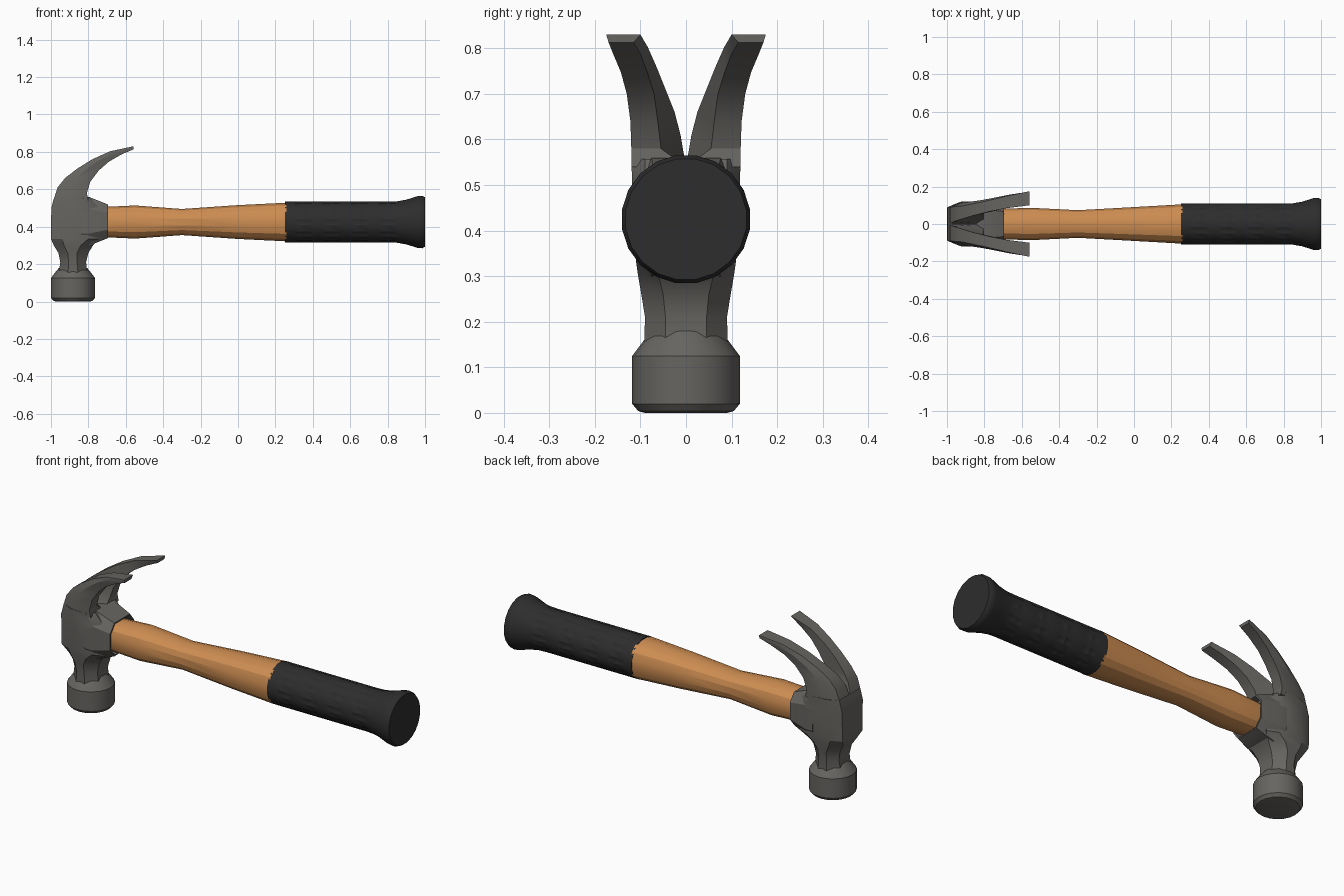
import bpy, bmesh, math

cube = bpy.data.objects.get("Cube")
if cube:
    bpy.data.objects.remove(cube, do_unlink=True)

AXIS_Z = 0.425      # height of the handle's centre line
FACE_X = -0.882     # centre of the striking face


def material(name, rgb):
    m = bpy.data.materials.new(name)
    m.use_nodes = True
    m.diffuse_color = (*rgb, 1)
    bsdf = m.node_tree.nodes["Principled BSDF"]
    bsdf.inputs["Base Color"].default_value = (*rgb, 1)
    bsdf.inputs["Roughness"].default_value = 0.7
    return m


steel = material("dark_steel", (0.135, 0.13, 0.12))
wood = material("orange_wood", (0.62, 0.27, 0.085))
rubber = material("black_rubber", (0.026, 0.026, 0.026))


def loft(name, sections, mat, angle=30, caps=True, edit=None):
    """Skin a list of equal-length closed sections into one object."""
    bm = bmesh.new()
    rings = [[bm.verts.new(p) for p in s] for s in sections]
    n = len(rings[0])
    for a, b in zip(rings, rings[1:]):
        for i in range(n):
            j = (i + 1) % n
            bm.faces.new((a[i], a[j], b[j], b[i]))
    if caps:
        bm.faces.new(rings[0])
        bm.faces.new(rings[-1])
    bmesh.ops.recalc_face_normals(bm, faces=bm.faces)
    if edit:
        edit(bm)
    mesh = bpy.data.meshes.new(name)
    bm.to_mesh(mesh)
    bm.free()
    mesh.materials.append(mat)
    ob = bpy.data.objects.new(name, mesh)
    bpy.context.collection.objects.link(ob)
    bpy.ops.object.select_all(action='DESELECT')
    ob.select_set(True)
    bpy.context.view_layer.objects.active = ob
    bpy.ops.object.shade_smooth_by_angle(angle=math.radians(angle))
    return ob


def oval_x(x, ry, rz, sides, power=1.0):
    """Rounded section across the handle; a power below one squares it."""
    pts = []
    for i in range(sides):
        a = 2 * math.pi * (i + 0.5) / sides
        c, s = math.cos(a), math.sin(a)
        pts.append((x, ry * math.copysign(abs(c) ** power, c),
                    AXIS_Z + rz * math.copysign(abs(s) ** power, s)))
    return pts


# Wooden shaft, waisted behind the head
shaft = [(-0.76, 0.078, 0.078), (-0.70, 0.083, 0.083), (-0.55, 0.088, 0.09),
         (-0.30, 0.075, 0.071), (0.0, 0.092, 0.092), (0.26, 0.107, 0.105)]
loft("wooden_shaft", [oval_x(x, ry, rz, 16, 0.85) for x, ry, rz in shaft],
     wood, 20)


# Rubber grip with rows of small dimples and a flared butt
def dimple(bm):
    chosen = []
    for f in bm.faces:
        c = f.calc_center_median()
        step = round((c.x - 0.25) / 0.05 - 0.5)
        row = round(math.atan2(c.z - AXIS_Z, c.y) * 20 / (2 * math.pi))
        if len(f.verts) == 4 and 0 < step < 13 and (row % 2 == 0) and step % 3:
            chosen.append(f)
    bmesh.ops.inset_individual(bm, faces=chosen, thickness=0.013, depth=-0.003)


grip = [(0.25 + 0.05 * i, 0.11) for i in range(12)]
grip += [(0.85, 0.112), (0.90, 0.121), (0.96, 0.14), (0.985, 0.142), (1.0, 0.134)]
loft("rubber_grip", [oval_x(x, r, r, 20) for x, r in grip], rubber, 35, edit=dimple)


# Striking face: a turned cylinder with bevelled rims
face_profile = [(0, 0.09), (0.004, 0.105), (0.02, 0.118), (0.125, 0.118),
                (0.16, 0.092), (0.18, 0.075)]
loft("striking_face",
     [[(FACE_X + r * math.cos(i * math.pi / 10), r * math.sin(i * math.pi / 10), z)
       for i in range(20)] for z, r in face_profile], steel, 30)


# Neck and cheeks: eight-sided sections stacked upward
def head_section(z, x0, xa, xb, x1, end, side):
    half = [(x0, end), (xa, side), (xb, side), (x1, end)]
    return ([(x, y, z) for x, y in half]
            + [(x, -y, z) for x, y in reversed(half)])


head = [(0.14, -0.96, -0.91, -0.855, -0.805, 0.045, 0.092),
        (0.21, -0.95, -0.905, -0.86, -0.812, 0.045, 0.09),
        (0.26, -0.96, -0.91, -0.86, -0.80, 0.05, 0.098),
        (0.30, -0.985, -0.93, -0.84, -0.775, 0.06, 0.105),
        (0.335, -1.0, -0.94, -0.80, -0.74, 0.085, 0.11),
        (0.50, -0.998, -0.93, -0.80, -0.74, 0.09, 0.118),
        (0.557, -0.983, -0.92, -0.83, -0.795, 0.09, 0.12)]
loft("head_body", [head_section(*s) for s in head], steel, 25)


# Collar around the shaft, hollow at its mouth
def collar_section(x, ry, rz, shift=0.0):
    half = [(ry * 0.65, rz), (ry, rz * 0.5), (ry, -rz * 0.5), (ry * 0.65, -rz)]
    return ([(x, y, AXIS_Z + z + shift) for y, z in half]
            + [(x, -y, AXIS_Z + z + shift) for y, z in reversed(half)])


collar = [(-0.84, 0.117, 0.13), (-0.795, 0.117, 0.13), (-0.695, 0.103, 0.09),
          (-0.695, 0.095, 0.084), (-0.73, 0.09, 0.08)]
loft("shaft_collar", [collar_section(*s, 0.004) for s in collar], steel, 25)


# Claws: each station gives back x, z, front x, z, then the spread of
# back outer, back inner, front outer and front inner edges
stations = [(-0.99, 0.53, -0.80, 0.54, 0.09, 0, 0.12, 0),
            (-0.965, 0.61, -0.808, 0.58, 0.092, 0.012, 0.12, 0.055),
            (-0.925, 0.66, -0.79, 0.64, 0.095, 0.025, 0.122, 0.062),
            (-0.86, 0.71, -0.745, 0.70, 0.108, 0.045, 0.13, 0.07),
            (-0.78, 0.76, -0.69, 0.748, 0.125, 0.065, 0.143, 0.085),
            (-0.685, 0.803, -0.62, 0.788, 0.148, 0.084, 0.16, 0.10),
            (-0.56, 0.83, -0.56, 0.813, 0.175, 0.10, 0.17, 0.115)]


def claw_section(bx, bz, fx, fz, bo, bi, fo, fi):
    # a shoulder on the outside keeps the broad cheek running up the claw
    sx, sz = bx + 0.4 * (fx - bx), bz + 0.4 * (fz - bz)
    return [(bx, bi, bz), (bx, bo, bz), (sx, max(bo, fo) - 0.002, sz),
            (fx, fo, fz), (fx, fi, fz)]


claws = loft("claws", [claw_section(*s) for s in stations], steel, 28)
mirror = claws.modifiers.new("mirror", 'MIRROR')
mirror.use_axis = (False, True, False)
mirror.use_clip = True
mirror.merge_threshold = 0.0005
